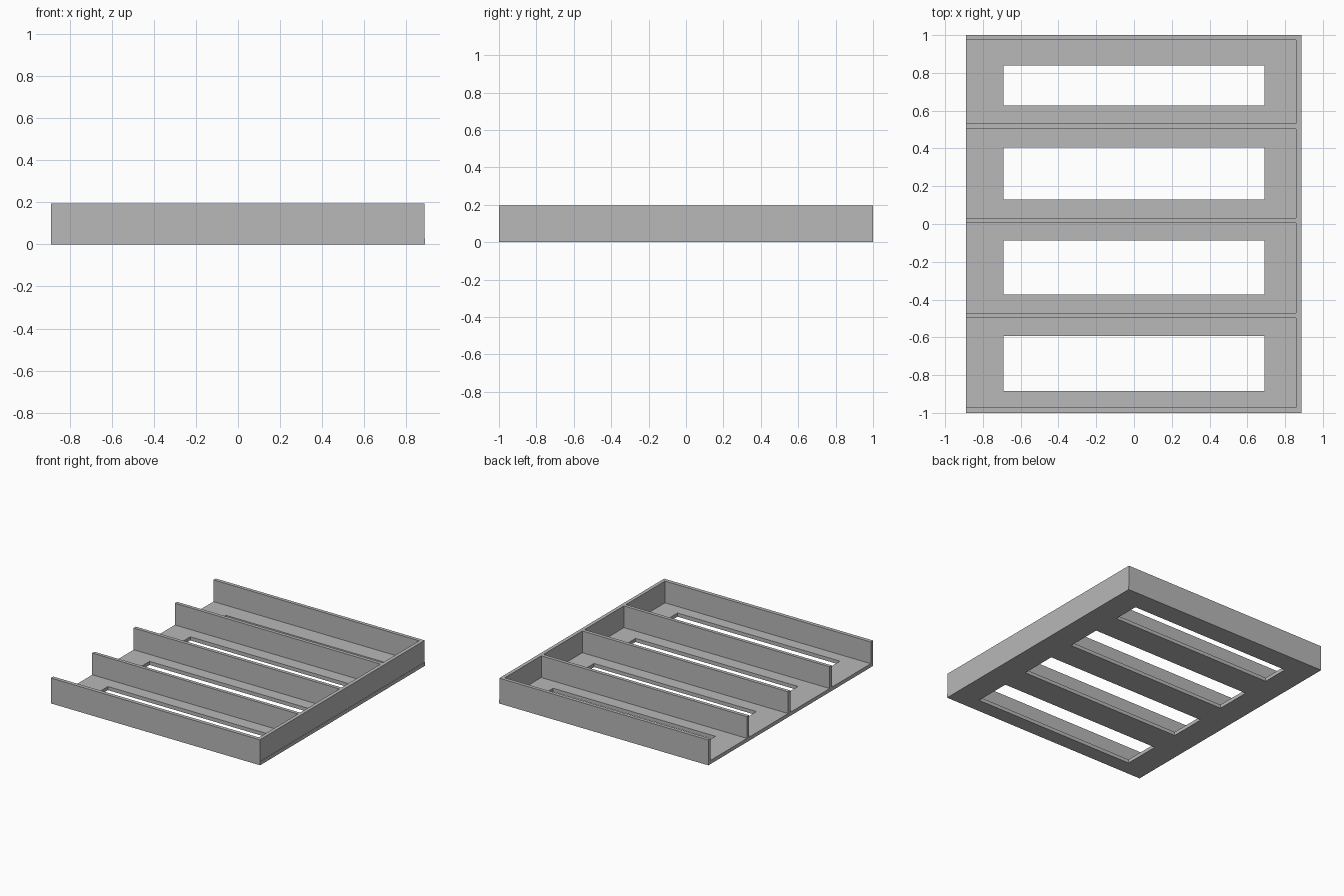
import bpy
import bmesh

cube = bpy.data.objects.get("Cube")
if cube:
    bpy.data.objects.remove(cube, do_unlink=True)

GREY = (0.48, 0.48, 0.48, 1.0)
grey = bpy.data.materials.new("plain grey")
grey.use_nodes = True
grey.diffuse_color = GREY
grey.node_tree.nodes["Principled BSDF"].inputs["Base Color"].default_value = GREY


def grid_solid(name, xs, ys, z0, z1, keep):
    """Extrude the kept cells of a plan grid from z0 up to z1."""
    bm = bmesh.new()
    verts = [[bm.verts.new((x, y, z0)) for y in ys] for x in xs]
    for i in range(len(xs) - 1):
        for j in range(len(ys) - 1):
            if keep(i, j):
                bm.faces.new((verts[i][j], verts[i + 1][j],
                              verts[i + 1][j + 1], verts[i][j + 1]))
    loose = [v for v in bm.verts if not v.link_faces]
    bmesh.ops.delete(bm, geom=loose, context='VERTS')
    grown = bmesh.ops.extrude_face_region(bm, geom=bm.faces[:], use_keep_orig=True)
    top = [g for g in grown["geom"] if isinstance(g, bmesh.types.BMVert)]
    bmesh.ops.translate(bm, verts=top, vec=(0, 0, z1 - z0))
    bmesh.ops.recalc_face_normals(bm, faces=bm.faces[:])
    mesh = bpy.data.meshes.new(name)
    bm.to_mesh(mesh)
    bm.free()
    mesh.materials.append(grey)
    obj = bpy.data.objects.new(name, mesh)
    bpy.context.collection.objects.link(obj)
    return obj


FLOOR, TOP = 0.028, 0.195

# Slotted floor: the middle column is open in every second row
slot_rows = [-1, -0.883, -0.594, -0.374, -0.088, 0.13, 0.406, 0.628, 0.838, 1]
grid_solid("slotted_floor", [-0.89, -0.69, 0.69, 0.888], slot_rows, 0, FLOOR,
           lambda i, j: i != 1 or j % 2 == 0)

# Comb of walls: five dividers joined by the left wall, open on the right
wall_rows = [-1, -0.971, -0.498, -0.472, 0.005, 0.032, 0.504, 0.531, 0.973, 1]
grid_solid("divider_walls", [-0.89, 0.858, 0.886], wall_rows, FLOOR, TOP,
           lambda i, j: i == 1 or j % 2 == 0)
